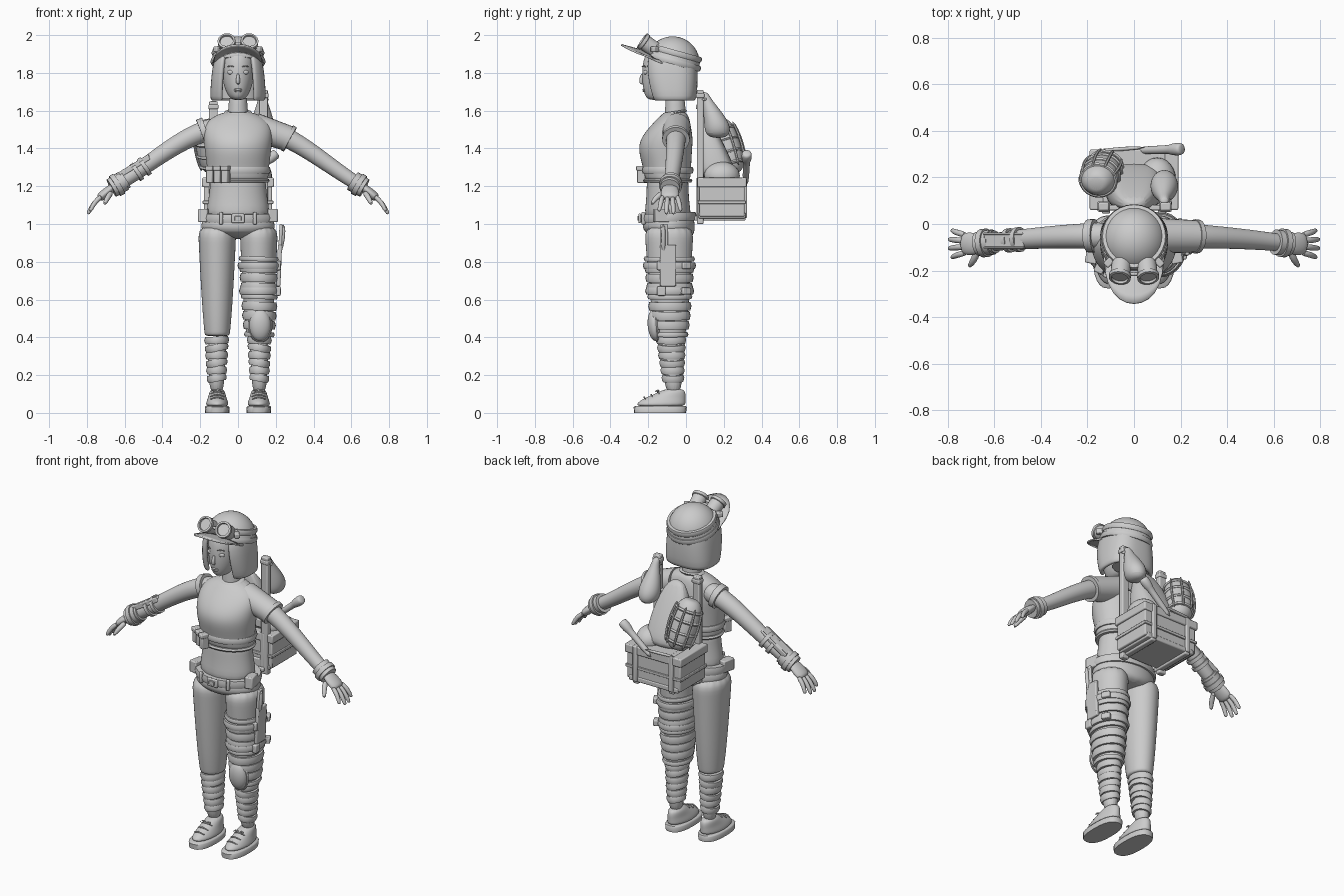
import bpy, bmesh
from math import sin, cos, pi
from mathutils import Vector

old = bpy.data.objects.get("Cube")
if old:
    bpy.data.objects.remove(old)

grey = bpy.data.materials.new("plain grey")
grey.use_nodes = True
grey.diffuse_color = (.6, .6, .6, 1)
grey.node_tree.nodes["Principled BSDF"].inputs["Base Color"].default_value = grey.diffuse_color
X, Y, Z = Vector((1, 0, 0)), Vector((0, 1, 0)), Vector((0, 0, 1))
ORIGIN = Vector((0, 0, 0))


def finish(name, bm, loc=ORIGIN, rot=ORIGIN, smooth=0, bevel=0, thick=0):
    bmesh.ops.recalc_face_normals(bm, faces=bm.faces)
    mesh = bpy.data.meshes.new(name)
    bm.to_mesh(mesh)
    bm.free()
    mesh.materials.append(grey)
    part = bpy.data.objects.new(name, mesh)
    bpy.context.collection.objects.link(part)
    part.location, part.rotation_euler = loc, rot
    bpy.ops.object.select_all(action="DESELECT")
    part.select_set(True)
    bpy.context.view_layer.objects.active = part
    bpy.ops.object.shade_smooth_by_angle(angle=.9)
    if thick:
        solid = part.modifiers.new("thickness", "SOLIDIFY")
        solid.thickness, solid.offset = thick, 0
    if bevel:
        soft = part.modifiers.new("soft edges", "BEVEL")
        soft.width, soft.segments = bevel, 2
    if smooth:
        subdivision = part.modifiers.new("smooth", "SUBSURF")
        subdivision.levels = subdivision.render_levels = smooth
    return part


def superpoint(angle, power):
    return [abs(f) ** (2 / power) * (1 if f > 0 else -1) for f in (cos(angle), sin(angle))]


def sheet(bm, rows, closed=False):
    """Join neighbouring rows of vertices with quads."""
    count = len(rows[0])
    for low, high in zip(rows, rows[1:]):
        for i in range(count if closed else count - 1):
            j = (i + 1) % count
            bm.faces.new((low[i], low[j], high[j], high[i]))


def skin(name, rings, sides=16, power=2, **options):
    """Loft rings given as (centre, u axis, v axis, u radius, v radius)."""
    bm = bmesh.new()
    rows = []
    for centre, u, v, a, b in rings:
        points = [superpoint(2 * pi * i / sides, power) for i in range(sides)]
        rows.append([bm.verts.new(centre + u * a * p + v * b * q) for p, q in points])
    sheet(bm, rows, closed=True)
    bm.faces.new(rows[0])
    bm.faces.new(rows[-1])
    return finish(name, bm, **options)


def column(name, rows, x=0, smooth=2, **options):
    """Upright loft; rows are (z, half width, front y, back y)."""
    rings = [(Vector((x, (front + back) / 2, z)), X, Y, half, (back - front) / 2)
             for z, half, front, back in rows]
    return skin(name, rings, smooth=smooth, **options)


def turned(name, profile, squash=1, **options):
    """Lathe a profile of (height, radius) about the local z axis."""
    return skin(name, [(Z * h, X, Y, r, r * squash) for h, r in profile], **options)


def band(name, loc, rx, ry, height, puff=.006, **options):
    rows = [(-1, -.01), (-1, 0), (0, puff), (1, 0), (1, -.01)]
    rings = [(Z * side * height / 2, X, Y, rx + grow, ry + grow) for side, grow in rows]
    return skin(name, rings, sides=28, loc=loc, **options)


def tube(name, points, radii, sides=10, flat=1, smooth=1, **options):
    points = [Vector(p) for p in points]
    if not isinstance(radii, list):
        radii = [radii] * len(points)
    rings = []
    for i, (point, radius) in enumerate(zip(points, radii)):
        along = (points[min(i + 1, len(points) - 1)] - points[max(i - 1, 0)]).normalized()
        guide = X if abs(along.y) > .8 else Y
        u = (guide - along * guide.dot(along)).normalized()
        rings.append((point, u, along.cross(u), radius, radius * flat))
    return skin(name, rings, sides=sides, smooth=smooth, **options)


def box(name, loc, size, rot=ORIGIN, bevel=.006):
    bm = bmesh.new()
    bmesh.ops.create_cube(bm, size=1)
    bmesh.ops.scale(bm, vec=size, verts=bm.verts)
    return finish(name, bm, loc, rot, bevel=bevel)


def ball(name, loc, size, rot=ORIGIN):
    bm = bmesh.new()
    bmesh.ops.create_uvsphere(bm, u_segments=24, v_segments=14, radius=1)
    bmesh.ops.scale(bm, vec=size, verts=bm.verts)
    return finish(name, bm, loc, rot)


# Torso, neck and hips
column("midriff", [(1, .18, -.23, .04), (1.1, .165, -.215, .02), (1.2, .15, -.21, .015), (1.27, .15, -.21, .015)])
column("shirt", [(1.23, .16, -.21, .02), (1.24, .164, -.22, .026), (1.3, .167, -.23, .03), (1.39, .18, -.257, .035),
                 (1.45, .186, -.245, .04), (1.51, .186, -.2, .03), (1.56, .155, -.15, .02), (1.6, .06, -.11, 0)])
column("neck", [(1.54, .065, -.12, 0), (1.6, .05, -.11, 0), (1.72, .05, -.11, -.01)])
band("shirt_collar", (0, -.06, 1.59), .07, .06, .014, rot=X * .15)
column("hips", [(1.06, .18, -.22, .04), (1, .2, -.235, .05), (.96, .2, -.23, .05), (.92, .09, -.16, .03)])
band("belt", (0, -.093, 1.035), .196, .144, .045, rot=X * .05)
box("belt_buckle", (0, -.245, 1.03), (.07, .015, .05))
box("buckle_pin", (0, -.253, 1.03), (.035, .01, .025), bevel=.003)
for s in (-1, 1):
    box("belt_loop", (s * .09, -.225, 1.03), (.02, .02, .065), rot=Z * s * .3)
    box("belt_pouch", (s * .18, -.13, 1.045), (.05, .08, .07), rot=Z * s * .2)

# Chest strap and pouches
band("chest_strap", (0, -.097, 1.285), .168, .132, .035)
band("lower_chest_strap", (0, -.097, 1.23), .162, .125, .018)
for i in range(3):
    spot = Vector((-.145 + .04 * i, -.185 - .024 * i, 1.26))
    box("ammo_pouch", spot, (.037, .045, .085), rot=Z * -.45)
    box("pouch_flap", spot + Z * .035, (.041, .054, .026), rot=Z * -.45)


# Legs
def leg_at(z):
    """Half width, front and back of a leg at one height."""
    if z > .4:
        t = ((z - .4) / .6) ** .7
        return .065 + .04 * t, -.16 - .065 * t, .05 * t - .005
    t = z / .4
    return .03 + .025 * t, -.09 - .06 * t, .02 * t - .03


def leg_band(name, s, z, height, tilt=0, grow=.006):
    half, front, back = leg_at(z)
    band(name, (s * .113, (front + back) / 2, z), half + grow, (back - front) / 2 + grow, height, rot=Y * tilt)


for s in (-1, 1):
    foot = s * .11
    column("trouser_leg", [(z, *leg_at(z)) for z in (.405, .42, .5, .6, .7, .8, .9, 1)], x=s * .11)
    column("calf", [(z, *leg_at(z)) for z in (.1, .2, .3, .4)], x=s * .113)
    for i in range(6):
        leg_band("calf_wrap", s, .385 - .04 * i, .038, tilt=s * (.2 if i % 2 else .05))
    # Shoes
    column("shoe_sole", [(0, .064, -.275, 0), (.03, .066, -.277, .004), (.036, .06, -.27, 0)],
           x=foot, power=2.5, sides=24, smooth=0)
    column("shoe_upper", [(.03, .062, -.27, 0), (.055, .06, -.26, 0), (.08, .05, -.22, 0),
                          (.1, .045, -.165, 0), (.13, .035, -.11, -.01)], x=foot)
    for i in range(3):
        mid = Vector((foot, -.225 + .036 * i, .09 + .014 * i))
        low = Y * .012 - Z * .02
        tube("shoe_lace", [mid + low - X * .04, mid, mid + low + X * .04], .005, sides=6)
    for k in (-1, 1):
        knot = Vector((foot, -.145, .112))
        loop = X * k * .03
        tube("lace_bow", [knot, knot + loop + Z * .01, knot + loop - Y * .02], .006, sides=6)

# Left leg padding, knee pad and thigh gear
for i in range(9):
    leg_band("leg_wrap", 1, .815 - .05 * i, .025 if i % 4 == 0 else .045, tilt=.03, grow=.008)
ball("knee_pad", (.117, -.165, .465), (.057, .038, .085), rot=X * .08)
band("knee_pad_rim", (.117, -.158, .465), .06, .088, .016, rot=X * 1.65)
box("thigh_holster", (.218, -.095, .78), (.022, .085, .22), rot=Y * .04)
box("holster_panel", (.224, -.115, .9), (.018, .04, .2), rot=Y * .05)
tube("blade_handle", [(.22, -.12, .84), (.24, -.12, .93), (.24, -.12, 1)], .012)
for z in (.78, .645):
    leg_band("holster_strap", 1, z, .035, grow=.016)
    box("strap_clip", (.214, -.13, z), (.025, .045, .05))
    box("strap_tab", (.2, 0, z), (.03, .05, .035), rot=Z * .5)


# Arms and hands
def arm(s, t):
    """Point on the arm from shoulder to wrist."""
    return Vector((s * (.1 + .57 * t), -.05 - .035 * t * t, 1.51 - .32 * t + .25 * t * (1 - t) ** 2))


def arm_ring(s, t, grow=0):
    along = (arm(s, t + .01) - arm(s, t - .01)).normalized()
    u = (Y - along * along.y).normalized()
    radius = .06 - .024 * t + grow
    return arm(s, t), u, along.cross(u), radius, radius


def cuff(name, s, start, end, grow):
    rings = [(start, 0), (start, grow), (end, grow), (end, 0)]
    skin(name, [arm_ring(s, t, g) for t, g in rings], sides=24)


for s in (-1, 1):
    skin("arm", [arm_ring(s, i / 8) for i in range(9)], smooth=2)
    wrist = arm(s, 1)
    reach = X * s * .06 - Z * .05
    tube("palm", [wrist - reach * .3, wrist + reach * .2, wrist + reach * .8, wrist + reach * 1.15],
         [.036, .05, .053, .042], flat=.5, smooth=2)
    for i in range(4):
        spread = i - 1.5
        knuckle = wrist + reach * .8 + Y * spread * .025
        tip = knuckle + Vector((s * (.08 - .012 * abs(spread)), spread * .013, .015 * abs(spread) - .1))
        bend = (knuckle + tip) / 2 + Vector((s * .01, 0, .007))
        tube("finger", [knuckle, bend, tip, tip.lerp(bend, -.1)], [.015, .014, .012, .005], sides=8)
    base = wrist - Y * .03 - Z * .02
    tube("thumb", [base, base + Vector((s * .02, -.045, -.03)), base + Vector((s * .04, -.07, -.07))],
         [.018, .016, .01], sides=8)
    cuff("glove_cuff", s, .89, 1, .016)
    cuff("glove_strap", s, .93, .97, .024)
cuff("left_sleeve", 1, 0, .3, .016)
cuff("sleeve_hem", 1, .28, .31, .02)
cuff("right_armhole", -1, .12, .17, .015)
# Forearm guard
guard = arm(-1, .8)
box("arm_guard", guard + Z * .048, (.2, .055, .018), rot=Y * -.55)
for side in (-1, 1):
    box("guard_rail", guard + Z * .04 + Y * side * .03, (.2, .012, .03), rot=Y * -.55)
for t in (.68, .75, .87):
    cuff("guard_strap", -1, t, t + .03, .01)

# Face
column("face", [(1.655, .03, -.2, -.1), (1.68, .055, -.22, -.06), (1.73, .077, -.232, -.02),
                (1.8, .09, -.236, 0), (1.87, .095, -.23, .02), (1.93, .08, -.2, 0)])
tube("nose", [(0, -.228, 1.8), (0, -.24, 1.765), (0, -.236, 1.745), (0, -.225, 1.74)], [.007, .011, .013, .005])
for z in (1.704, 1.712):
    ball("lip", (0, -.222, z), (.022, .008, .006))
for s in (-1, 1):
    ball("eye", (s * .04, -.214, 1.803), (.017, .01, .012), rot=Z * s * .35)
    tube("eyebrow", [(s * .02, -.234, 1.83), (s * .04, -.226, 1.84), (s * .06, -.21, 1.83)], .004, sides=6)

# Bob hair, open at the face
bm = bmesh.new()
grid = []
for z, half, front, back in ((1.655, .13, -.17, .035), (1.67, .136, -.18, .045), (1.75, .132, -.205, .05),
                             (1.84, .122, -.215, .05), (1.9, .105, -.2, .04)):
    turns = [superpoint(-pi / 2 + .53 + (2 * pi - 1.06) * i / 28, 2.8) for i in range(29)]
    grid.append([bm.verts.new((half * p, (front + back) / 2 + (back - front) / 2 * q, z)) for p, q in turns])
sheet(bm, grid)
finish("bob_hair", bm, thick=.025, smooth=1)
column("hair_core", [(1.665, .11, -.1, .035), (1.9, .11, -.13, .045)], sides=24, power=2.6, smooth=0)

# Cap with peak, all sharing one tilt
CAP, TILT = Vector((0, -.068, 1.86)), X * -.27
slopes = [pi / 2 * i / 10.3 for i in range(11)]
turned("cap_dome", [(.145 * sin(a) - .012, .14 * cos(a)) for a in slopes], squash=1.03, sides=32, loc=CAP, rot=TILT)
band("cap_band", CAP, .141, .147, .03, rot=TILT)
band("goggle_strap", CAP + Vector((0, .012, .045)), .135, .14, .03, rot=TILT)
bm = bmesh.new()
rows = []
for j in range(5):
    reach, row = j / 4, []
    for i in range(13):
        a = pi * (i + .1) / 12.2
        x = .128 * cos(a)
        y = -.05 - .09 * sin(a) - reach * .148 * sin(a) ** .6
        row.append(bm.verts.new((x, y, .012 - x * x * (2.2 - .7 * reach))))
    rows.append(row)
sheet(bm, rows)
finish("cap_peak", bm, loc=CAP, rot=TILT, thick=.009)

# Goggles resting on the cap
for s in (-1, 1):
    turned("goggle_cup", [(-.035, .042), (.025, .042), (.028, .047), (.045, .047), (.047, .036), (.036, .034)],
           sides=24, loc=(s * .057, -.196, 1.945), rot=(.95, 0, s * .12))
    box("goggle_hinge", (s * .108, -.165, 1.925), (.03, .04, .03), rot=Z * s * .8)
tube("goggle_bridge", [(-.025, -.215, 1.955), (.025, -.215, 1.955)], .01)

# Pack frame and crate
for x, top in ((-.13, 1.65), (.135, 1.71)):
    box("frame_post", (x, .075, (1 + top) / 2), (.045, .035, top - 1))
    box("post_cap", (x, .075, top - .03), (.053, .045, .025))
for z in (1.06, 1.3, 1.48):
    box("frame_slat", (0, .07, z), (.3, .022, .05))
box("crate", (0, .19, 1.125), (.36, .24, .17))
box("crate_lid", (0, .19, 1.22), (.38, .26, .05))
box("crate_trim", (0, .19, 1.115), (.374, .254, .018), bevel=.003)
box("crate_base", (0, .19, 1.045), (.33, .25, .03))
for x in (-.12, .12):
    box("crate_strap", (x, .19, 1.14), (.03, .268, .215))
    box("crate_runner", (x, .18, 1.03), (.035, .27, .025))

# Soft bag and hanging sack
column("soft_bag", [(1.23, .13, .06, .28), (1.32, .125, .06, .25), (1.45, .11, .06, .19), (1.6, .05, .06, .1)], power=3)
ball("bag_lump", (.1, .19, 1.255), (.08, .095, .075))
column("hanging_sack", [(1.455, .02, .14, .2), (1.475, .055, .1, .235), (1.53, .065, .095, .235),
                        (1.6, .045, .09, .185), (1.66, .022, .085, .135), (1.7, .02, .075, .115)], x=.13)
tube("sack_tie", [(.1, .08, 1.66), (.13, .14, 1.66), (.165, .08, 1.66)], .01, sides=8)

# Ribbed bundle leaning on the bag
ROLL, LEAN = Vector((-.14, .215, 1.41)), (.3, -.16, 0)
heights = [.15 * sin(pi * i / 16) for i in range(-8, 9, 2)]
turned("bundle", [(h, .084 * (1 - (h / .156) ** 4) ** .5) for h in heights], squash=.92, loc=ROLL, rot=LEAN, smooth=1)
for h in (-.1, -.04, .03, .09):
    hoop = band("bundle_ring", ROLL, .086 - abs(h) * .08, .08 - abs(h) * .08, .016, rot=LEAN)
    hoop.location += hoop.rotation_euler.to_matrix() @ (Z * h)
for i in range(5):
    outward = X * cos(.4 + .7 * i) + Y * sin(.4 + .7 * i)
    tube("bundle_rib", [outward * (.092 - 1.2 * h * h) + Z * h for h in (-.13, -.06, .04, .12)],
         .008, sides=6, loc=ROLL, rot=LEAN)

# Torch strapped across the back of the crate
tail, head = Vector((0, .315, 1.2)), Vector((.207, .322, 1.377))
tube("torch", [tail.lerp(head, t) for t in (0, .6, .75, .8, .97, 1)], [.018, .018, .02, .027, .029, .02], sides=14)
tube("torch_strap", [(-.16, .315, 1.25), (.06, .33, 1.25)], .01, sides=8)
